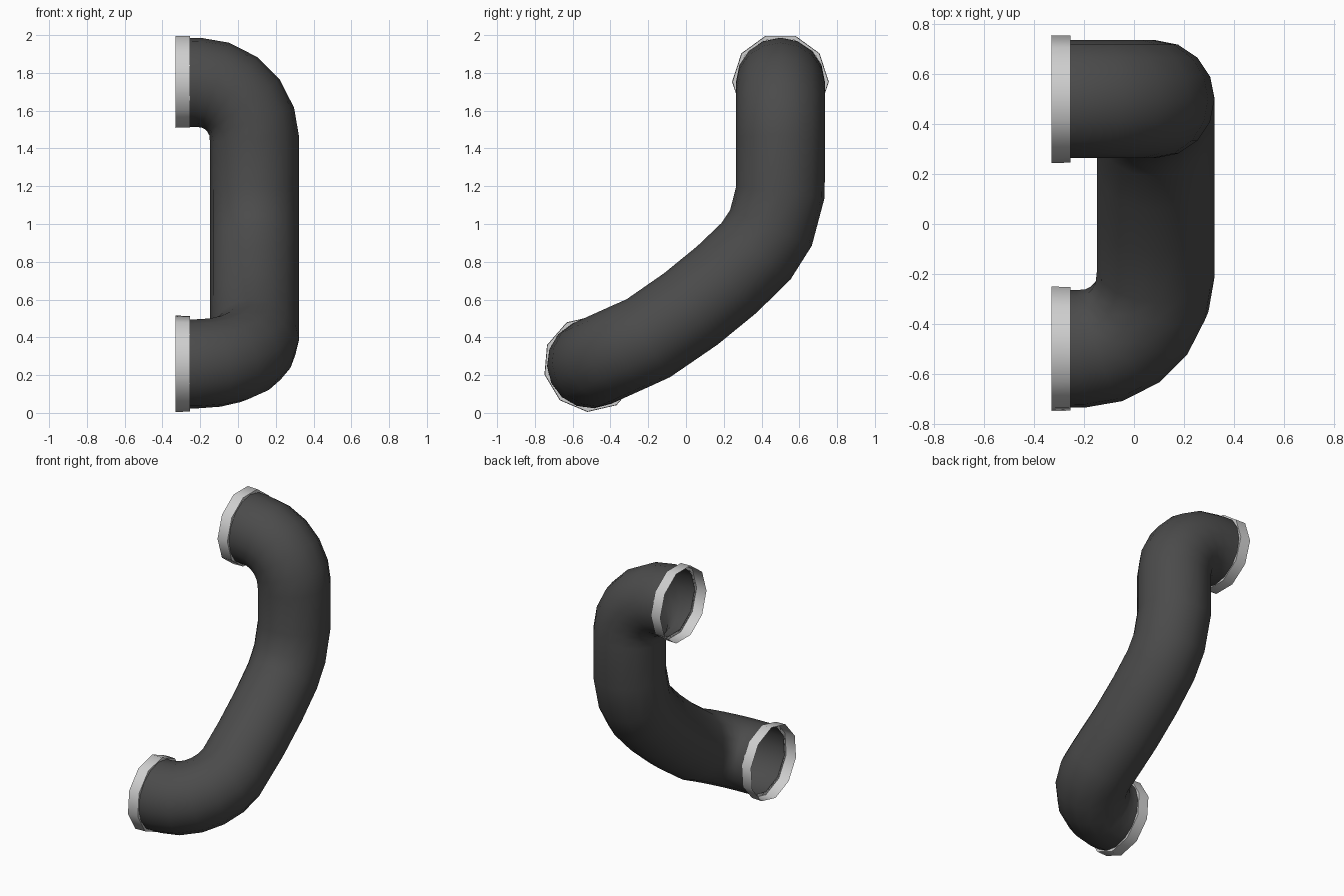
import bpy
import bmesh
import math
from mathutils import Vector

cube = bpy.data.objects.get("Cube")
if cube:
    bpy.data.objects.remove(cube, do_unlink=True)


def make_material(name, rgb, rough):
    mat = bpy.data.materials.new(name)
    mat.use_nodes = True
    mat.diffuse_color = (*rgb, 1)
    bsdf = mat.node_tree.nodes["Principled BSDF"]
    bsdf.inputs["Base Color"].default_value = (*rgb, 1)
    bsdf.inputs["Roughness"].default_value = rough
    return mat


def finish(name, bm, mat, angle):
    bmesh.ops.recalc_face_normals(bm, faces=bm.faces)
    mesh = bpy.data.meshes.new(name)
    bm.to_mesh(mesh)
    bm.free()
    mesh.materials.append(mat)
    obj = bpy.data.objects.new(name, mesh)
    bpy.context.collection.objects.link(obj)
    bpy.ops.object.select_all(action="DESELECT")
    obj.select_set(True)
    bpy.context.view_layer.objects.active = obj
    bpy.ops.object.shade_smooth_by_angle(angle=math.radians(angle))
    return obj


def bridge(bm, a, b):
    n = len(a)
    for i in range(n):
        j = (i + 1) % n
        bm.faces.new((a[i], a[j], b[j], b[i]))


def sweep(name, path, radius, sides, mat):
    """Open tube along a path, with its section carried along without twist."""
    bm = bmesh.new()
    side = Vector((0, 1, 0))
    last = None
    for i, p in enumerate(path):
        before = path[max(i - 1, 0)]
        after = path[min(i + 1, len(path) - 1)]
        tangent = Vector((0, 0, 0))
        for a, b in ((before, p), (p, after)):
            tangent += (b - a).normalized()
        tangent.normalize()
        side = (side - tangent * side.dot(tangent)).normalized()
        up = tangent.cross(side)
        ring = []
        for k in range(sides):
            t = math.tau * k / sides
            ring.append(bm.verts.new(p + radius * (side * math.cos(t) + up * math.sin(t))))
        if last:
            bridge(bm, last, ring)
        last = ring
    return finish(name, bm, mat, 60)


def collar(name, y, z, turn, mat):
    """Open faceted band with a narrow lip closing onto the pipe."""
    bm = bmesh.new()
    rings = []
    for x, r in ((-0.33, 0.256), (-0.255, 0.254), (-0.255, PIPE_R - 0.003)):
        ring = []
        for k in range(10):
            t = math.radians(turn) + math.tau * k / 10
            ring.append(bm.verts.new((x, y + r * math.cos(t), z + r * math.sin(t))))
        rings.append(ring)
    for a, b in zip(rings, rings[1:]):
        bridge(bm, a, b)
    return finish(name, bm, mat, 40)


dark = make_material("dark grey rubber", (0.07, 0.07, 0.07), 0.7)
light = make_material("light grey metal", (0.62, 0.62, 0.62), 0.5)

PIPE_R = 0.236
BEND = 0.3
RUN_X = 0.087
START_X = RUN_X - BEND
TOP_Z, LOW_Z, END_Y = 1.75, 0.26, 0.5

# Path: upper elbow, long sloping run, lower elbow
path = [Vector((-0.256, END_Y, TOP_Z))]
for i in range(6):
    t = math.radians(18 * i)
    path.append(Vector((START_X + BEND * math.sin(t), END_Y, TOP_Z - BEND + BEND * math.cos(t))))
for y, z in ((0.5, 1.17), (0.45, 0.98), (0.37, 0.855), (0.215, 0.705), (0.025, 0.55)):
    path.append(Vector((RUN_X, y, z)))
for i in range(6):
    t = math.radians(18 * i)
    drop = BEND * (1 - math.sin(t))
    path.append(Vector((START_X + BEND * math.cos(t), -END_Y + drop, LOW_Z + 0.45 * drop)))
path.append(Vector((-0.256, -END_Y, LOW_Z)))

sweep("bent_pipe", path, PIPE_R, 16, dark)
collar("upper_collar", END_Y, TOP_Z + 0.003, 0, light)
collar("lower_collar", -END_Y, LOW_Z, 13, light)
